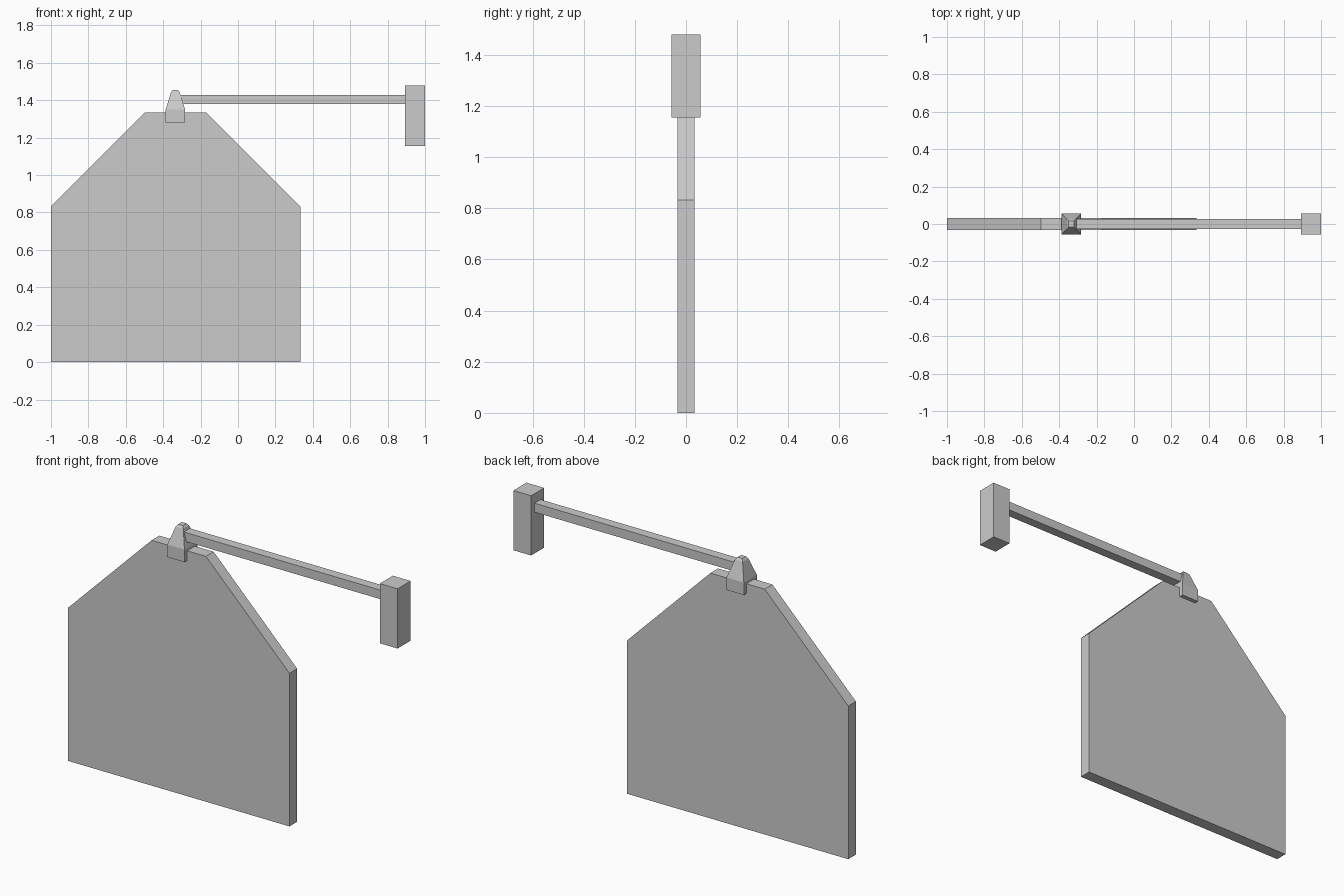
import bpy
import bmesh

cube = bpy.data.objects.get("Cube")
if cube:
    bpy.data.objects.remove(cube, do_unlink=True)

# One plain grey for the whole sign
GREY = (0.6, 0.6, 0.6, 1)
grey = bpy.data.materials.new("light grey")
grey.use_nodes = True
grey.diffuse_color = GREY
grey.node_tree.nodes["Principled BSDF"].inputs["Base Color"].default_value = GREY


def loft(name, rings):
    """Join matching rings of points and cap both ends."""
    bm = bmesh.new()
    loops = [[bm.verts.new(p) for p in ring] for ring in rings]
    bm.faces.new(loops[0])
    bm.faces.new(loops[-1])
    n = len(loops[0])
    for a, b in zip(loops, loops[1:]):
        for i in range(n):
            j = (i + 1) % n
            bm.faces.new((a[i], a[j], b[j], b[i]))
    bmesh.ops.recalc_face_normals(bm, faces=bm.faces)
    mesh = bpy.data.meshes.new(name)
    bm.to_mesh(mesh)
    bm.free()
    mesh.materials.append(grey)
    obj = bpy.data.objects.new(name, mesh)
    bpy.context.collection.objects.link(obj)
    return obj


def rect(cx, hx, hy, z):
    return [(cx + sx * hx, sy * hy, z)
            for sx, sy in ((-1, -1), (1, -1), (1, 1), (-1, 1))]


def box(name, x0, x1, half_y, z0, z1):
    cx, hx = (x0 + x1) / 2, (x1 - x0) / 2
    return loft(name, [rect(cx, hx, half_y, z) for z in (z0, z1)])


# Hanging board with cut upper corners
outline = [(-1, 0), (0.333, 0), (0.333, 0.833), (-0.17, 1.335),
           (-0.497, 1.335), (-1, 0.833)]
loft("hanging_board", [[(x, y, z) for x, z in outline] for y in (-0.033, 0.033)])

# Tapered clamp straddling the top edge of the board
clamp = [(1.282, 0.052, 0.056), (1.35, 0.052, 0.056),
         (1.443, 0.023, 0.025), (1.455, 0.014, 0.016)]
loft("clamp", [rect(-0.335, hx, hy, z) for z, hx, hy in clamp])

# Horizontal arm and the wall block it is fixed to
box("support_arm", -0.33, 0.9, 0.026, 1.379, 1.428)
box("wall_block", 0.893, 1.0, 0.056, 1.155, 1.48)
